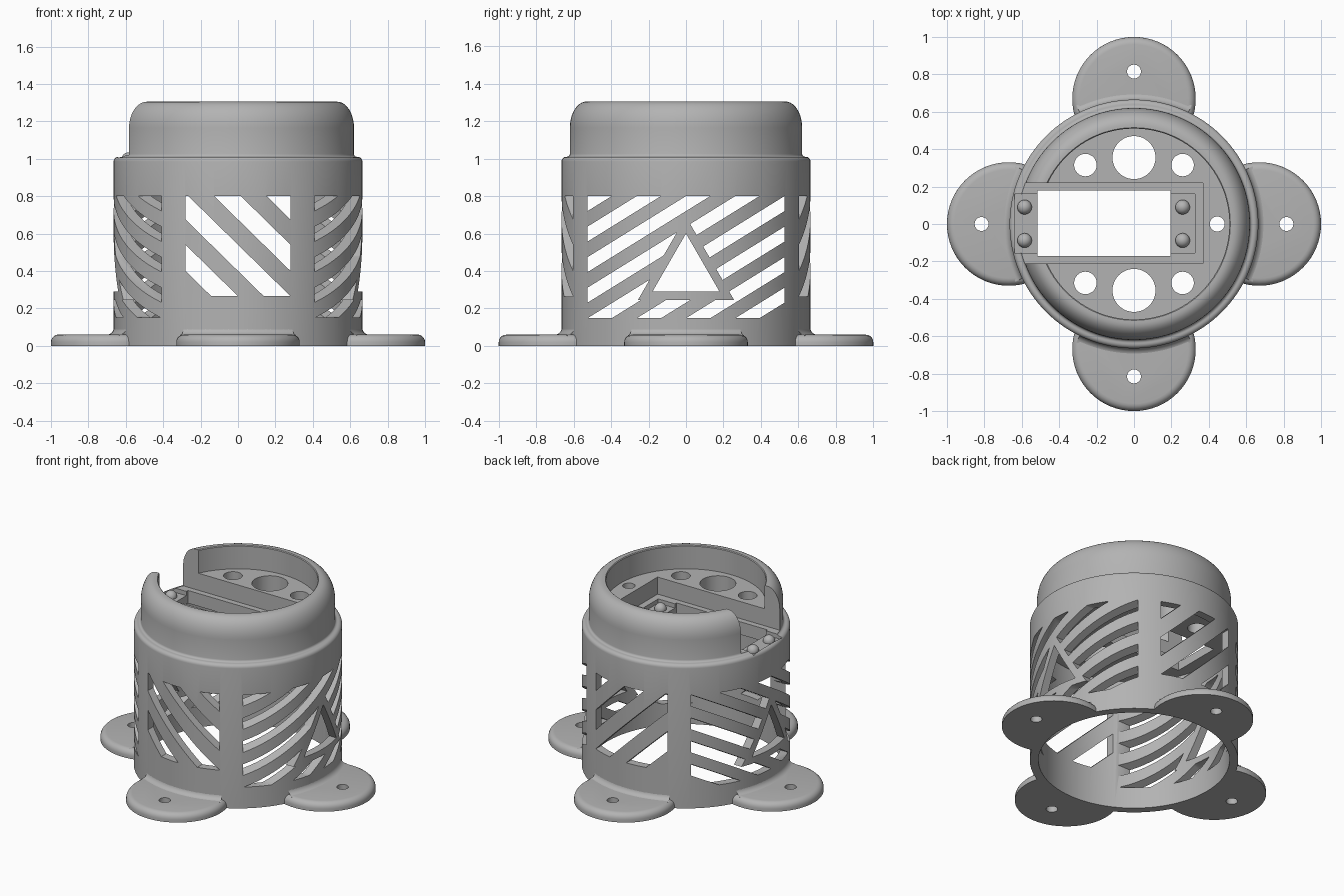
import bpy, bmesh, math
from mathutils import Matrix, Vector

if "Cube" in bpy.data.objects:
    bpy.data.objects.remove(bpy.data.objects["Cube"], do_unlink=True)

grey = bpy.data.materials.new("plain_grey")
grey.use_nodes = True
grey.diffuse_color = (0.45, 0.45, 0.45, 1)
grey.node_tree.nodes["Principled BSDF"].inputs["Base Color"].default_value = (0.45, 0.45, 0.45, 1)


def make(name, bm):
    bmesh.ops.recalc_face_normals(bm, faces=bm.faces)
    mesh = bpy.data.meshes.new(name)
    bm.to_mesh(mesh)
    bm.free()
    mesh.materials.append(grey)
    ob = bpy.data.objects.new(name, mesh)
    bpy.context.scene.collection.objects.link(ob)
    return ob


def boolean(ob, tool, operation="DIFFERENCE"):
    """Apply a boolean, then discard the cutter."""
    mod = ob.modifiers.new("cut", "BOOLEAN")
    mod.object, mod.operation, mod.solver = tool, operation, "EXACT"
    bpy.context.view_layer.objects.active = ob
    bpy.ops.object.modifier_apply(modifier="cut")
    bpy.data.objects.remove(tool, do_unlink=True)


def boxes(name, items):
    """Each item: centre, size, tilt about x."""
    bm = bmesh.new()
    for centre, size, tilt in items:
        m = Matrix.Translation(centre) @ Matrix.Rotation(tilt, 4, "X") @ Matrix.Diagonal((*size, 1))
        bmesh.ops.create_cube(bm, size=1, matrix=m)
    return make(name, bm)


def box(x0, x1, y0, y1, z0, z1):
    return boxes("cutter", [(((x0 + x1) / 2, (y0 + y1) / 2, (z0 + z1) / 2),
                             (x1 - x0, y1 - y0, z1 - z0), 0)])


def cylinders(name, items, z0, z1, segments=48):
    """Each item: x, y, radius."""
    bm = bmesh.new()
    for x, y, r in items:
        bmesh.ops.create_cone(bm, cap_ends=True, segments=segments, radius1=r, radius2=r,
                              depth=z1 - z0, matrix=Matrix.Translation((x, y, (z0 + z1) / 2)))
    return make(name, bm)


def triangle(base_z, top_z):
    """Equilateral prism running along x."""
    half = (top_z - base_z) / math.sqrt(3)
    bm = bmesh.new()
    face = bm.faces.new([bm.verts.new((-1, y, z)) for y, z in
                         ((-half, base_z), (half, base_z), (0, top_z))])
    new = bmesh.ops.extrude_face_region(bm, geom=[face])["geom"]
    bmesh.ops.translate(bm, vec=(2, 0, 0), verts=[v for v in new if isinstance(v, bmesh.types.BMVert)])
    return make("triangle", bm)


def lathe(name, profile, closed, angle=2 * math.pi, start=0, steps=128):
    bm = bmesh.new()
    rot = Matrix.Rotation(start, 3, "Z")
    vs = [bm.verts.new(rot @ Vector((r, 0, z))) for r, z in profile]
    es = [bm.edges.new(p) for p in zip(vs, vs[1:])]
    if closed:
        es.append(bm.edges.new((vs[-1], vs[0])))
    bmesh.ops.spin(bm, geom=vs + es, cent=(0, 0, 0), axis=(0, 0, 1), angle=angle, steps=steps)
    bmesh.ops.remove_doubles(bm, verts=bm.verts, dist=1e-5)
    return make(name, bm)


def arc(cx, cz, rx, rz, a0, a1, n):
    return [(cx + rx * math.cos(math.radians(a0 + (a1 - a0) * i / n)),
             cz + rz * math.sin(math.radians(a0 + (a1 - a0) * i / n))) for i in range(n + 1)]


# Housing: wall, shoulder, rounded rim and inner deck as one turned solid
profile = ([(0, 0.93), (0.61, 0.93), (0.61, 0), (0.665, 0)]
           + arc(0.64, 0.985, 0.025, 0.025, 0, 90, 5)
           + arc(0.635, 1.025, 0.015, 0.015, 270, 180, 3)
           + arc(0.53, 1.165, 0.09, 0.14, 0, 90, 10)
           + [(0.515, 1.305), (0.51, 1.30), (0.51, 1.14), (0, 1.14)])
housing = lathe("housing", profile, False)


def striped_cutter(slope, first, pitch, width, count, half, z0, z1):
    """Slanted slots through the housing along x, limited to a panel."""
    tilt = math.atan(slope)
    slots = boxes("slots", [((0, 0, first + pitch * i), (2, 3, width * math.cos(tilt)), tilt)
                            for i in range(count)])
    boolean(slots, box(-0.9, 0.9, -half, half, z0, z1), "INTERSECT")
    return slots


# Side lattice with a framed triangle
side = striped_cutter(0.62, -0.055, 0.163, 0.08, 8, 0.525, 0.15, 0.80)
boolean(side, triangle(0.245, 0.69))
boolean(housing, side)
boolean(housing, triangle(0.29, 0.60))

# Front and back lattice
front = striped_cutter(0.98, 0.195, 0.275, 0.14, 4, 0.28, 0.265, 0.80)
front.data.transform(Matrix.Rotation(-math.pi / 2, 4, "Z"))
front.data.transform(Matrix.Scale(-1, 4, (1, 0, 0)))
front.data.flip_normals()
boolean(housing, front)

# Open channel, ear recesses and window in the deck
boolean(housing, box(-0.9, 0.37, -0.212, 0.218, 1.02, 1.5))
boolean(housing, box(-0.64, 0.325, -0.155, 0.16, 0.99, 1.1))
boolean(housing, box(-0.515, 0.195, -0.172, 0.178, 0.8, 1.2))

# Deck holes
holes = [(0.445, 0, 0.04)]
for s in (-1, 1):
    holes += [(0, s * 0.355, 0.115), (-0.26, s * 0.315, 0.06), (0.26, s * 0.315, 0.06)]
boolean(housing, cylinders("holes", holes, 0.8, 1.25))
parts = [housing]

# Four mounting feet with blended roots
for i, name in enumerate(("left", "back", "right", "front")):
    turn = Matrix.Rotation(i * math.pi / 2, 4, "Z")
    foot = cylinders(name + "_foot", [(0.67, 0, 0.33)], 0, 0.06, 64)
    bm = bmesh.new()
    bm.from_mesh(foot.data)
    rim = [e for e in bm.edges if all(v.co.z > 0.05 for v in e.verts)]
    bmesh.ops.bevel(bm, geom=rim, offset=0.04, segments=5, profile=0.5, affect="EDGES")
    bm.to_mesh(foot.data)
    bm.free()
    boolean(foot, cylinders("bore", [(0, 0, 0.63)], -0.1, 0.2, 128))
    boolean(foot, cylinders("bolt_hole", [(0.815, 0, 0.037)], -0.1, 0.2))
    foot.data.transform(turn)
    root = lathe(name + "_foot_fillet",
                 [(0.655, 0.05)] + [(0.655, 0.1)] + arc(0.705, 0.1, 0.042, 0.042, 180, 270, 5) + [(0.705, 0.05)],
                 True, math.radians(52), math.radians(-26), 24)
    root.data.transform(turn)
    parts += [foot, root]

# Four domed screws on the ears
for x, end in ((-0.585, "outer"), (0.26, "inner")):
    for y, hand in ((-0.088, "front"), (0.09, "back")):
        bm = bmesh.new()
        bmesh.ops.create_uvsphere(bm, u_segments=24, v_segments=12, radius=0.039,
                                  matrix=Matrix.Translation((x, y, 0.995)))
        parts.append(make(f"{end}_{hand}_screw", bm))

bpy.ops.object.select_all(action="DESELECT")
for ob in parts:
    ob.select_set(True)
bpy.context.view_layer.objects.active = housing
bpy.ops.object.shade_smooth_by_angle(angle=math.radians(35))
